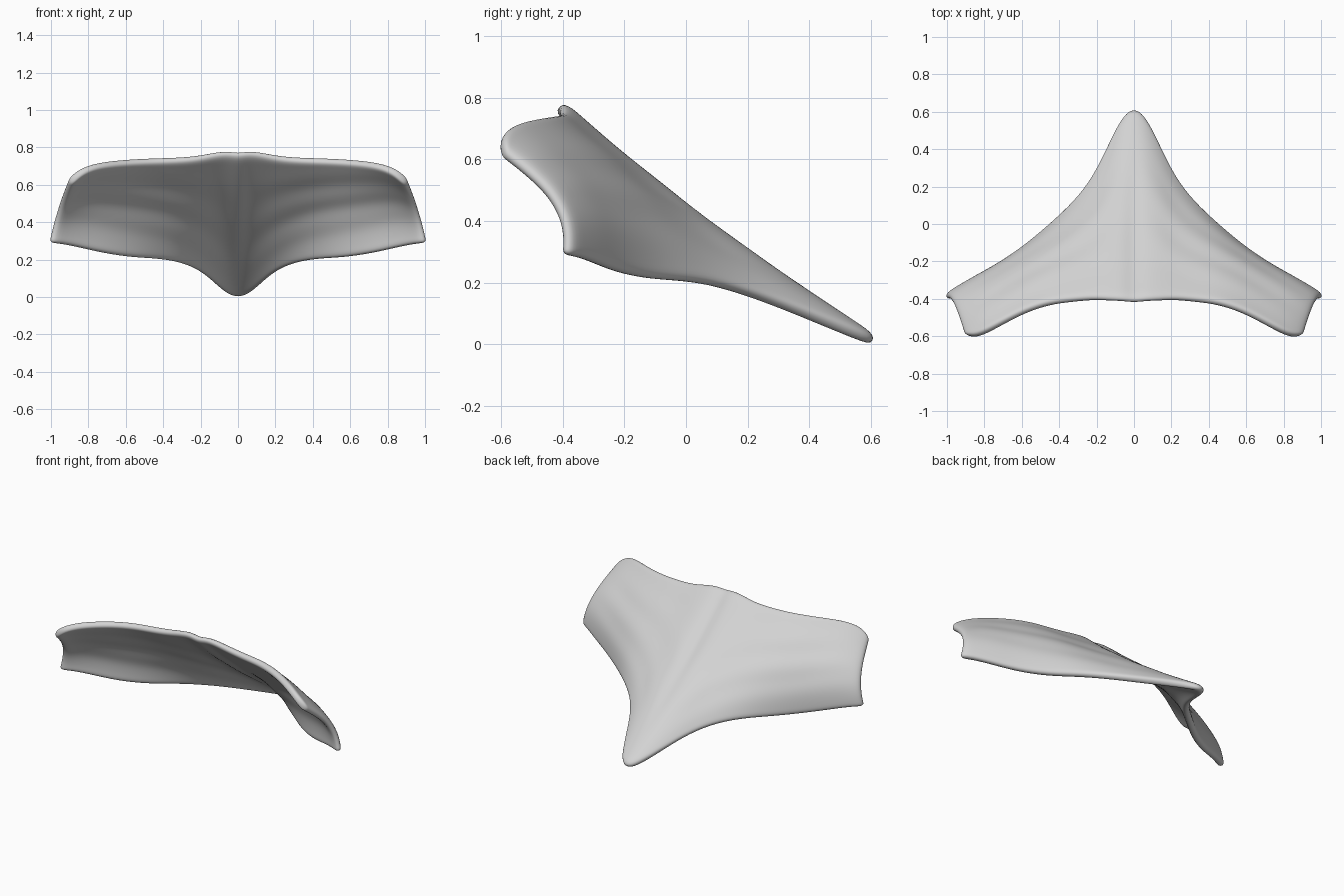
import bpy
import bmesh
import math
from mathutils import Vector

cube = bpy.data.objects.get("Cube")
if cube:
    bpy.data.objects.remove(cube, do_unlink=True)

# Pale grey surface
grey = bpy.data.materials.new("pale_grey")
grey.use_nodes = True
colour = (0.65, 0.65, 0.65, 1)
grey.diffuse_color = colour
grey.node_tree.nodes["Principled BSDF"].inputs["Base Color"].default_value = colour

# Ribs running from the front rim to the rear hem: rim point, hem point, bulge
RIBS = [
    ((0, -.418, .765), (0, .617, .008), -.03),
    ((.06, -.41, .778), (.052, .588, .014), -.02),
    ((.14, -.407, .765), (.12, .445, .07), -.005),
    ((.22, -.402, .747), (.205, .255, .145), .01),
    ((.33, -.412, .738), (.31, .115, .188), .028),
    ((.45, -.425, .735), (.43, 0, .206), .046),
    ((.58, -.467, .729), (.56, -.118, .21), .065),
    ((.7, -.53, .717), (.71, -.225, .232), .076),
    ((.78, -.575, .7), (.84, -.295, .262), .076),
    ((.85, -.605, .667), (.945, -.355, .285), .068),
    ((.9, -.595, .615), (1.008, -.395, .288), .058),
]
ROWS = 16
THICKNESS = .044


def rib_point(rim, hem, bulge, t):
    """Point on a rib: wings bow outwards low down, the midline sags high up."""
    rim, hem = Vector(rim), Vector(hem)
    chord = hem - rim
    outward = Vector((0, -chord.z, chord.y)).normalized()
    arch = 4 * t * (1 - t)
    lean = 1 + math.copysign(.8, bulge) * (t - .5)
    point = rim.lerp(hem, t) + outward * bulge * arch * lean
    # faint muscle folds that fade out at the midline and the borders
    fade = max(0, rim.x * (.9 - rim.x))
    return point + outward * math.sin(t * 22 + rim.x * 4) * arch * fade * .02


def build_half_sheet(name):
    """Sheet for the left half, woven from the ribs."""
    bm = bmesh.new()
    grid = []
    for rim, hem, bulge in RIBS:
        column = [bm.verts.new(rib_point(rim, hem, bulge, i / ROWS))
                  for i in range(ROWS + 1)]
        grid.append(column)
    for a, b in zip(grid, grid[1:]):
        for i in range(ROWS):
            bm.faces.new((a[i], a[i + 1], b[i + 1], b[i]))
    bmesh.ops.recalc_face_normals(bm, faces=bm.faces)
    mesh = bpy.data.meshes.new(name)
    bm.to_mesh(mesh)
    bm.free()
    mesh.materials.append(grey)
    obj = bpy.data.objects.new(name, mesh)
    bpy.context.collection.objects.link(obj)
    return obj


sheet = build_half_sheet("winged_shell")

# Mirror to both sides, thicken and round the borders
mirror = sheet.modifiers.new("both_sides", 'MIRROR')
mirror.use_clip = True
solid = sheet.modifiers.new("thickness", 'SOLIDIFY')
solid.thickness = THICKNESS
solid.offset = 0
smooth = sheet.modifiers.new("rounding", 'SUBSURF')
smooth.levels = smooth.render_levels = 2

for face in sheet.data.polygons:
    face.use_smooth = True
